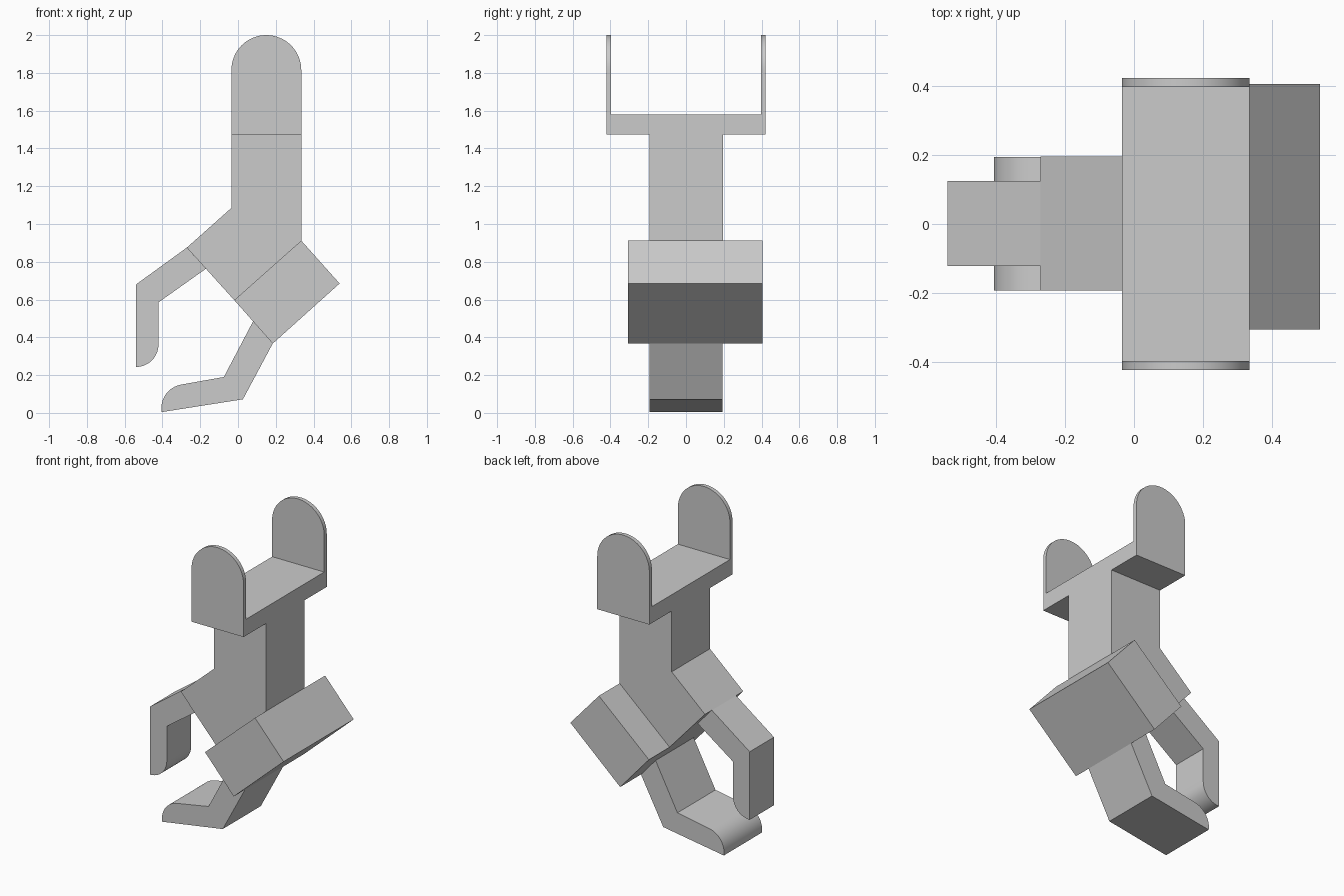
import bpy, bmesh
from math import cos, sin, radians

if "Cube" in bpy.data.objects:
    bpy.data.objects.remove(bpy.data.objects["Cube"])


def arc(cx, cz, r, start, end, steps=16):
    """Points on an arc in the x-z plane, angles in degrees."""
    angles = [radians(start + (end - start) * i / steps) for i in range(steps + 1)]
    return [(cx + r * cos(a), cz + r * sin(a)) for a in angles]


def extrude(name, outline, y0, y1):
    """Extrude an x-z outline from y0 to y1 as a closed solid."""
    bm = bmesh.new()
    face = bm.faces.new([bm.verts.new((x, y0, z)) for x, z in outline])
    result = bmesh.ops.extrude_face_region(bm, geom=[face], use_keep_orig=True)
    moved = [v for v in result["geom"] if isinstance(v, bmesh.types.BMVert)]
    bmesh.ops.translate(bm, verts=moved, vec=(0, y1 - y0, 0))
    bmesh.ops.recalc_face_normals(bm, faces=bm.faces)
    mesh = bpy.data.meshes.new(name)
    bm.to_mesh(mesh)
    bm.free()
    obj = bpy.data.objects.new(name, mesh)
    bpy.context.collection.objects.link(obj)
    return obj


def activate(obj):
    bpy.ops.object.select_all(action='DESELECT')
    obj.select_set(True)
    bpy.context.view_layer.objects.active = obj


# Wrist yoke: arched block with the middle cut away, leaving two thin cheeks
yoke = extrude("wrist_yoke",
               [(-0.035, 1.475), (0.335, 1.475)] + arc(0.15, 1.815, 0.185, 0, 180, 32),
               -0.422, 0.422)
cutter = extrude("yoke_cutter", [(-0.3, 1.58), (0.6, 1.58), (0.6, 2.2), (-0.3, 2.2)],
                 -0.396, 0.396)
cutter.hide_render = True
cut = yoke.modifiers.new("gap", 'BOOLEAN')
cut.operation = 'DIFFERENCE'
cut.solver = 'EXACT'
cut.object = cutter
activate(yoke)
bpy.ops.object.modifier_apply(modifier="gap")
bpy.data.objects.remove(cutter)

# Palm: upright column bending into the slanted mount
palm = extrude("palm", [(-0.035, 1.475), (0.335, 1.475), (0.335, 0.912),
                        (-0.02, 0.597), (-0.271, 0.875), (-0.035, 1.085)],
               -0.193, 0.195)

# Motor housing: wide slanted box, offset towards the back
motor = extrude("motor_housing", [(0.335, 0.912), (0.538, 0.685),
                                  (0.184, 0.367), (-0.02, 0.597)],
                -0.306, 0.405)

# Upper finger: narrow, with a rounded inner tip
upper = extrude("upper_finger",
                [(-0.271, 0.875), (-0.54, 0.68)]
                + arc(-0.54, 0.362, 0.119, -90, 0)
                + [(-0.421, 0.585), (-0.17, 0.763)],
                -0.121, 0.125)

# Lower finger: wide, with a rounded upper tip
lower = extrude("lower_finger",
                [(0.08, 0.485), (0.184, 0.367), (0.026, 0.072)]
                + arc(-0.278, 0.024, 0.128, 188.9, 98.9)
                + [(-0.075, 0.19)],
                -0.192, 0.194)

# Smooth the rounded faces, keep the edges sharp
for part in (yoke, palm, motor, upper, lower):
    activate(part)
    bpy.ops.object.shade_smooth_by_angle(angle=radians(30))
